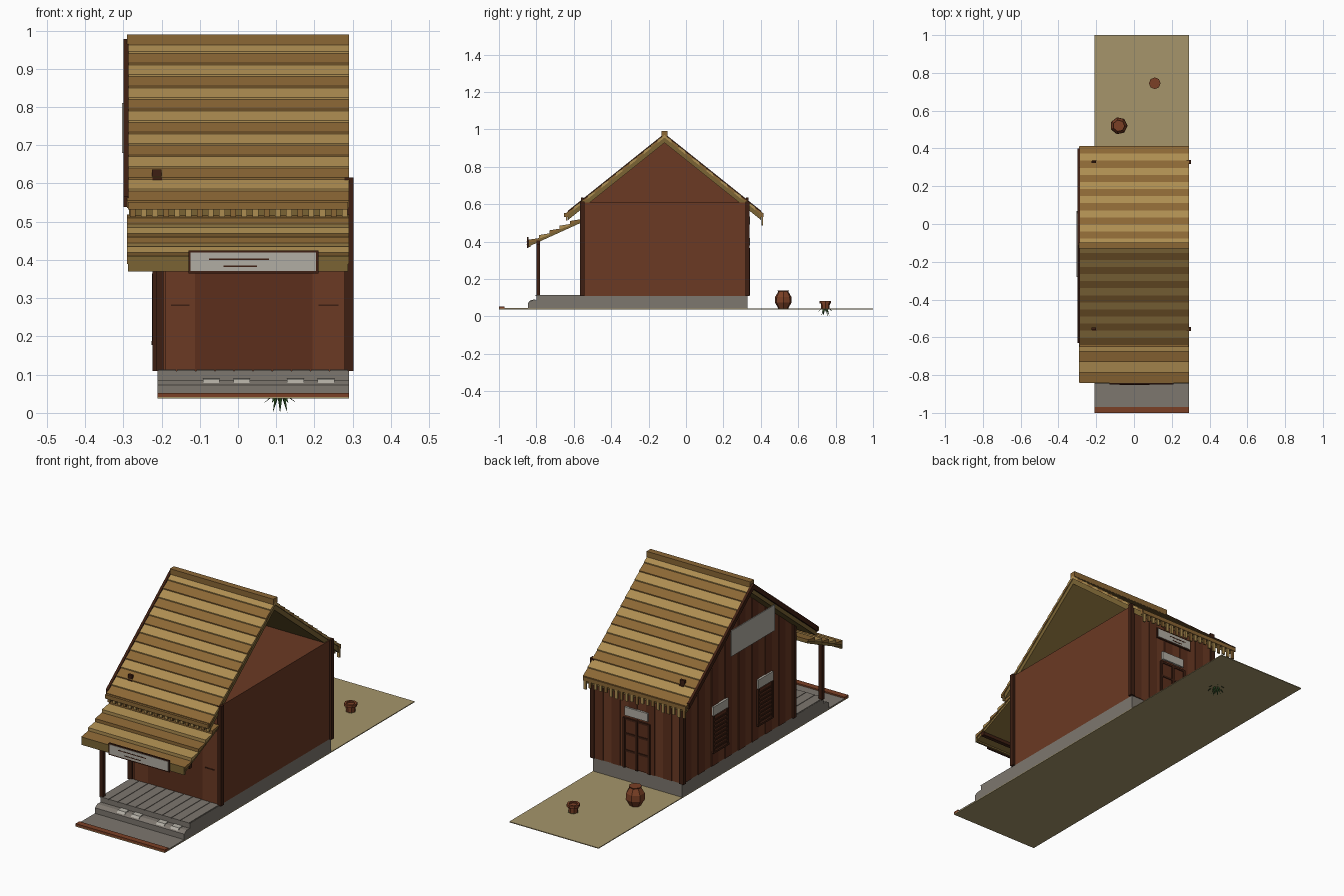
import bpy, bmesh, math, random
from mathutils import Vector

if "Cube" in bpy.data.objects:
    bpy.data.objects.remove(bpy.data.objects["Cube"])
random.seed(4)

def mat(name, r, g, b):
    m = bpy.data.materials.new(name)
    m.diffuse_color = (*[(c / 255) ** 2.2 for c in (r, g, b)], 1)
    m.use_nodes = True
    m.node_tree.nodes["Principled BSDF"].inputs["Base Color"].default_value = m.diffuse_color
    return m

LIGHT = mat("straw_light", 172, 140, 82)
DARK = mat("straw_dark", 138, 103, 56)
OLIVE = mat("straw_under", 122, 100, 55)
WALL = mat("wall_brown", 106, 60, 40)
BOARD = mat("board_brown", 92, 50, 34)
TIMBER = mat("dark_timber", 64, 36, 25)
STONE = mat("stone", 124, 118, 110)
PALE = mat("pale_plaque", 176, 172, 162)
SAND = mat("sand", 164, 148, 106)
CLAY = mat("clay", 122, 66, 42)
LEAF = mat("leaf", 52, 84, 44)

def mesh(name, verts, faces, m):
    bm = bmesh.new()
    vs = [bm.verts.new(v) for v in verts]
    for f in faces:
        bm.faces.new([vs[i] for i in f])
    bmesh.ops.recalc_face_normals(bm, faces=bm.faces)
    me = bpy.data.meshes.new(name)
    bm.to_mesh(me)
    bm.free()
    me.materials.append(m)
    ob = bpy.data.objects.new(name, me)
    bpy.context.collection.objects.link(ob)
    return ob

def prism(name, prof, x0, x1, m):
    """Extrude a (y, z) profile along x."""
    n = len(prof)
    verts = [(x, y, z) for x in (x0, x1) for y, z in prof]
    faces = [tuple(range(n)), tuple(range(n, 2 * n))]
    faces += [(i, (i + 1) % n, n + (i + 1) % n, n + i) for i in range(n)]
    return mesh(name, verts, faces, m)

def box(name, x0, x1, y0, y1, z0, z1, m):
    return prism(name, [(y0, z0), (y1, z0), (y1, z1), (y0, z1)], x0, x1, m)

def lathe(name, prof, cx, cy, n, m):
    """Revolve a (radius, z) profile with n flat sides."""
    verts = [(cx + r * math.cos(math.tau * k / n), cy + r * math.sin(math.tau * k / n), z)
             for r, z in prof for k in range(n)]
    faces = [(j * n + k, j * n + (k + 1) % n, (j + 1) * n + (k + 1) % n, (j + 1) * n + k)
             for j in range(len(prof) - 1) for k in range(n)]
    faces += [tuple(range(n)), tuple(range(len(verts) - n, len(verts)))]
    return mesh(name, verts, faces, m)

RY, S = -0.115, 0.8                      # ridge position and roof slope
def roof_z(y, top=0.97):
    return top - S * abs(y - RY)

# Ground, apron, foundation, step and deck
box("ground", -0.21, 0.29, -1, 1, 0.037, 0.041, SAND)
box("front_apron", -0.21, 0.29, -0.97, -0.8, 0.041, 0.045, STONE)
box("front_curb", -0.21, 0.29, -1, -0.97, 0.041, 0.052, CLAY)
box("foundation", -0.21, 0.29, -0.8, 0.33, 0.041, 0.11, STONE)
prism("front_step", [(-0.845, 0.041), (-0.8, 0.041), (-0.8, 0.085), (-0.825, 0.085), (-0.845, 0.073)],
      -0.21, 0.29, STONE)
for i in range(10):
    box("deck_plank", -0.209 + i * 0.05, -0.162 + i * 0.05, -0.805, -0.56, 0.11, 0.114, STONE)
for x in (-0.07, 0.01, 0.15, 0.23):
    prism("step_stone", [(-0.84, 0.078), (-0.8, 0.078), (-0.805, 0.09), (-0.83, 0.088)],
          x - 0.022, x + 0.022, PALE)

# House core, left gable and corner posts
box("house_core", -0.205, 0.29, -0.555, 0.325, 0.11, 0.61, WALL)
prism("left_gable", [(-0.555, 0.6), (0.325, 0.6), (RY, 0.945)], -0.205, -0.2, WALL)
for y in (-0.555, 0.328):
    for x in (-0.211, 0.29):
        box("corner_post", x - 0.012, x + 0.012, y - 0.011, y + 0.011, 0.11, 0.615, TIMBER)
    box("post_peg", -0.225, -0.2, y - 0.006, y + 0.006, 0.615, 0.637, TIMBER)
box("porch_post", -0.215, -0.195, -0.8, -0.78, 0.11, 0.41, TIMBER)

# Vertical siding on the left and back walls
ys = [-0.545 + 0.0538 * i for i in range(9)]
ys[8] = RY
ys += [RY + 0.0541 * i for i in range(1, 9)]
for i, (a, b) in enumerate(zip(ys, ys[1:])):
    prism("left_siding", [(a + .001, .11), (b - .001, .11), (b - .001, roof_z(b, .935)), (a + .001, roof_z(a, .935))],
          -0.212 - 0.003 * (i % 2), -0.204, (WALL, BOARD)[i % 2])
for i in range(10):
    x = -0.2 + i * 0.048
    box("back_siding", x, x + 0.047, 0.324, 0.331 + 0.003 * (i % 2), 0.11, 0.575, (WALL, BOARD)[i % 2])

# Front wall panels beside the entrance
for x0, x1 in ((-0.19, -0.112), (0.195, 0.278)):
    box("front_panel", x0, x1, -0.562, -0.554, 0.11, 0.5, WALL)
    box("front_panel_rail", x0 + 0.015, x1 - 0.015, -0.565, -0.56, 0.279, 0.284, TIMBER)
box("entrance_door", -0.112, 0.195, -0.559, -0.554, 0.11, 0.5, BOARD)

# Louvred windows on the left wall
for y in (0.038, -0.32):
    box("window_panel", -0.219, -0.21, y - 0.055, y + 0.055, 0.19, 0.36, BOARD)
    for s in (-1, 1):
        c = y + s * 0.056
        box("window_jamb", -0.225, -0.21, c - 0.006, c + 0.006, 0.18, 0.365, TIMBER)
    for k in range(8):
        z = 0.198 + k * 0.02
        box("window_louvre", -0.224, -0.212, y - 0.05, y + 0.05, z, z + 0.008, TIMBER)
    box("window_sill", -0.226, -0.21, y - 0.063, y + 0.063, 0.178, 0.188, TIMBER)
    box("window_plaque", -0.224, -0.21, y - 0.06, y + 0.06, 0.368, 0.413, PALE)

# Back double door with plaque and sign
box("back_door", -0.03, 0.11, 0.325, 0.337, 0.115, 0.36, BOARD)
for x in (-0.03, 0.04, 0.11):
    box("door_stile", x - 0.006, x + 0.006, 0.33, 0.342, 0.112, 0.365, TIMBER)
for z in (0.2, 0.285, 0.36):
    box("door_rail", -0.03, 0.11, 0.33, 0.341, z - 0.005, z + 0.005, TIMBER)
box("back_door_plaque", -0.025, 0.105, 0.33, 0.342, 0.378, 0.42, PALE)

def sign(name, x0, x1, y, z0, z1, d):
    """Framed board facing direction d along y, with plain dark bars."""
    def slab(part, a, b, lo, hi, t, m):
        box(name + part, a, b, min(y, y + d * t), max(y, y + d * t), lo, hi, m)
    slab("_frame", x0, x1, z0, z1, 0.006, TIMBER)
    slab("_face", x0 + .006, x1 - .006, z0 + .006, z1 - .006, 0.008, PALE)
    w = x1 - x0
    for k, (a, b) in enumerate(((0.27, 0.53), (0.16, 0.62))):
        z = z0 + (z1 - z0) * (0.3 + 0.32 * k)
        slab("_bar", x0 + a * w, x0 + b * w, z - 0.002, z + 0.002, 0.009, TIMBER)

sign("back_sign", -0.07, 0.14, 0.334, 0.485, 0.54, 1)
sign("front_sign", -0.13, 0.21, -0.843, 0.365, 0.425, -1)

# Main roof: under-layer, lapped courses, eave fringe, ridge cap, barge boards
for s in (-1, 1):
    def p(d, dz):
        return (RY + s * d, 0.97 - S * d + dz)
    end = 0.525
    prism("roof_under", [p(0, -.012), p(end - .01, -.012), p(end - .01, -.042), p(0, -.042)], -0.285, 0.285, OLIVE)
    n = 14
    w = end / n
    for i in range(n):
        a, b = i * w, (i + 1) * w
        prism("roof_course", [p(a, 0), p(b, .005), p(b, -.014), p(a, -.014)], -0.29, 0.29, (LIGHT, DARK)[i % 2])
    prism("barge_board", [p(0, .008), p(end - .01, .008), p(end - .01, -.02), p(0, -.02)], -0.3, -0.287, TIMBER)
    ye = RY + s * (end - 0.002)
    box("eave_rail", -0.288, 0.288, ye - 0.014, ye + 0.006, 0.532, 0.552, DARK)
    for k in range(20):
        x = -0.283 + k * 0.0292
        drop = random.uniform(0.485, 0.505) if s > 0 else 0.512
        box("eave_fringe", x, x + 0.015, ye - 0.004, ye + 0.004, drop, 0.535, (LIGHT, DARK)[k % 3 == 0])
box("ridge_cap", -0.29, 0.29, RY - 0.016, RY + 0.016, 0.962, 0.99, DARK)
box("gable_plaque", -0.304, -0.299, -0.28, 0.07, 0.68, 0.81, PALE)

# Porch roof: under-layer and lapped tilted courses
def q(t, dz):
    return (-0.565 - 0.275 * t, 0.515 - 0.125 * t + dz)
prism("porch_under", [q(0, 0), q(1, 0), q(1, -.016), q(0, -.016)], -0.285, 0.285, OLIVE)
for i in range(5):
    a, b = i / 5, (i + 1) / 5
    prism("porch_course", [q(a, .004), q(b, .02), q(b, 0), q(a, -.004)], -0.29, 0.29, (DARK, LIGHT)[i % 2])
box("porch_eave_board", -0.288, 0.288, -0.842, -0.832, 0.37, 0.41, OLIVE)
box("porch_beam", -0.22, 0.288, -0.8, -0.78, 0.385, 0.405, TIMBER)

# Clay jar
lathe("jar", [(0.026, .041), (0.046, .075), (0.044, .105), (0.028, .132), (0.031, .138)], -0.08, 0.52, 7, CLAY)
# Small pot with drooping leaves
lathe("plant_pot", [(0.022, .041), (0.024, .068), (0.031, .07), (0.031, .083), (0.02, .083), (0.02, .076)],
      0.11, 0.745, 8, CLAY)
for k in range(12):
    a = math.tau * k / 12
    d, t = Vector((math.cos(a), math.sin(a), 0)), Vector((-math.sin(a), math.cos(a), 0))
    c = Vector((0.11, 0.745, 0.055))
    r, z = ((0.044, 0.025), (0.022, 0.0))[k % 2]
    m = c + d * r * 0.6 - Vector((0, 0, 0.015))
    tip = Vector((c.x + d.x * r, c.y + d.y * r, z))
    mesh("leaf", [c, m + t * 0.006, tip, m - t * 0.006], [(0, 1, 2), (0, 2, 3)], LEAF)
